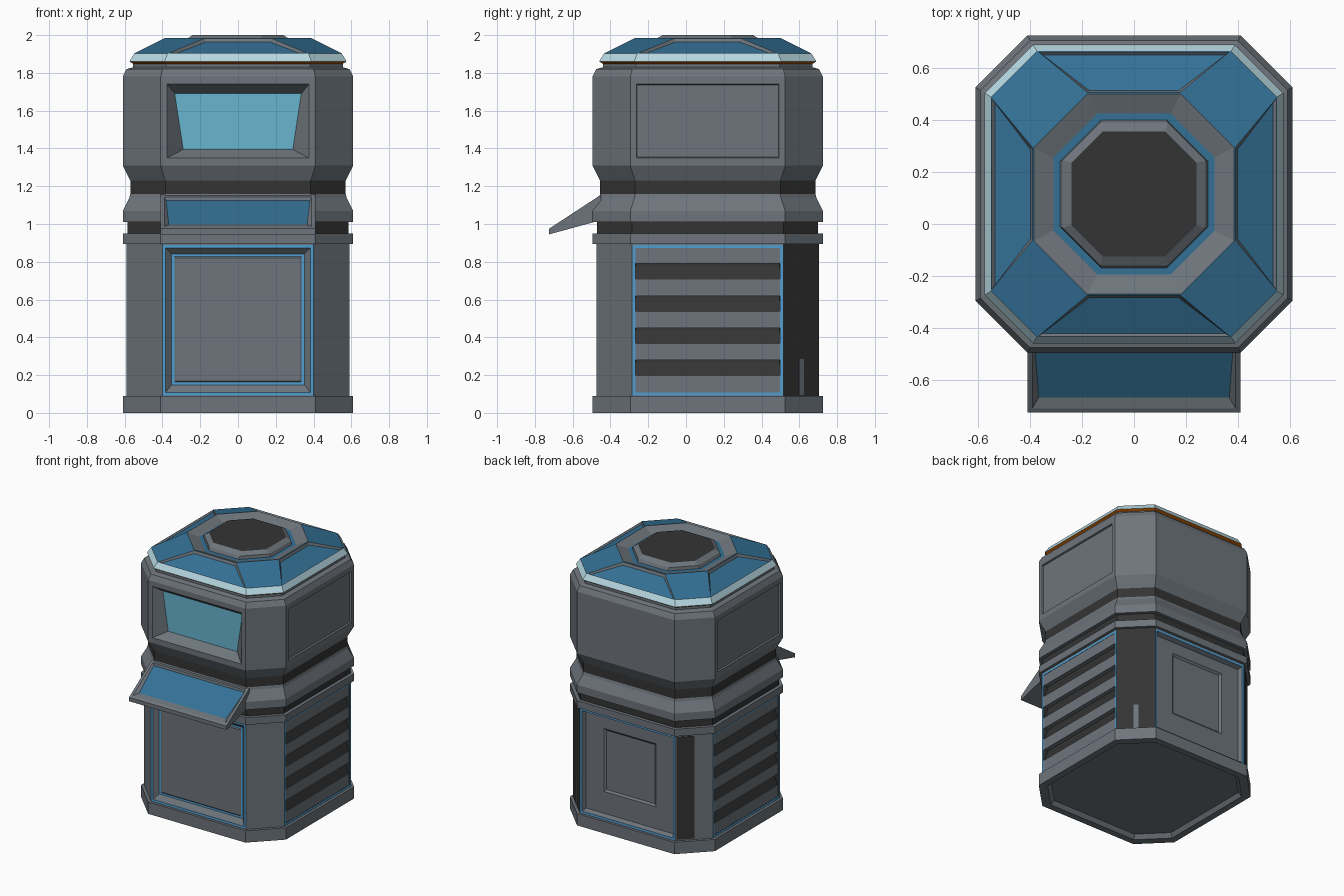
import bpy, bmesh, math
from mathutils import Vector, Matrix

if "Cube" in bpy.data.objects:
    bpy.data.objects.remove(bpy.data.objects["Cube"])

CY = 0.115  # centre of the octagonal body in y

# ---- materials
COLOURS = {
    "grey_metal": (0.155, 0.178, 0.20),
    "dark_metal": (0.034, 0.034, 0.034),
    "roof_blue": (0.034, 0.165, 0.305),
    "trim_blue": (0.08, 0.34, 0.63),
    "window_glass": (0.14, 0.46, 0.63),
    "pale_rim": (0.47, 0.68, 0.75),
    "orange": (0.40, 0.09, 0.002),
}
MATS = []
for name, c in COLOURS.items():
    m = bpy.data.materials.new(name)
    m.diffuse_color = (*c, 1)
    m.use_nodes = True
    m.node_tree.nodes["Principled BSDF"].inputs["Base Color"].default_value = m.diffuse_color
    MATS.append(m)
GREY, DARK, ROOF, TRIM, GLASS, PALE, ORANGE = range(7)


def finish(bm, name):
    me = bpy.data.meshes.new(name)
    bm.to_mesh(me)
    bm.free()
    for m in MATS:
        me.materials.append(m)
    ob = bpy.data.objects.new(name, me)
    bpy.context.collection.objects.link(ob)
    return ob


def loft(rings, bottom=None, top=None):
    """Stack octagons (half width, half flat, z, colour of band below).
    Band face order: 0 right, 1 back right, 2 back, 3 back left, 4 left, 6 front."""
    bm = bmesh.new()
    loops, bands = [], []
    for a, b, z, mat in rings:
        pts = [(a, -b), (a, b), (b, a), (-b, a), (-a, b), (-a, -b), (-b, -a), (b, -a)]
        loops.append([bm.verts.new((x, y + CY, z)) for x, y in pts])
    for k in range(1, len(rings)):
        lo, hi = loops[k - 1], loops[k]
        band = []
        for i in range(8):
            j = (i + 1) % 8
            f = bm.faces.new((lo[i], lo[j], hi[j], hi[i]))
            f.material_index = rings[k][3]
            band.append(f)
        bands.append(band)
    if bottom is not None:
        bm.faces.new(loops[0][::-1]).material_index = bottom
    if top is not None:
        bm.faces.new(loops[-1]).material_index = top
    return bm, bands


def step(bm, f, half, z0, z1, depth=0.0, ring=GREY, inner=GREY, half_low=None):
    """Inset an upright face to an exact centred rectangle or trapezoid, then push it in."""
    f.normal_update()
    n = f.normal.copy()
    t = Vector((-n.y, n.x, 0))
    mid = f.calc_center_median()
    base = Vector((0, CY, 0)) + n * (mid - Vector((0, CY, 0))).dot(n)
    new = bmesh.ops.inset_individual(bm, faces=[f], thickness=0.004)["faces"]
    for r in new:
        r.material_index = ring
    for v in f.verts:
        up = v.co.z > mid.z
        w = half if up or half_low is None else half_low
        side = 1 if (v.co - mid).dot(t) > 0 else -1
        p = base + t * side * w - n * depth
        v.co = (p.x, p.y, z1 if up else z0)
    f.material_index = inner


def box(name, centre, size, mat, angle=0):
    bm = bmesh.new()
    M = Matrix.Translation(centre) @ Matrix.Rotation(angle, 4, 'Z') @ Matrix.Diagonal((*size, 1))
    bmesh.ops.create_cube(bm, size=1, matrix=M)
    for f in bm.faces:
        f.material_index = mat
    return finish(bm, name)


def vent_slope(name, s, z0, z1):
    """Dark sloping blade that fills one vent slot, flush at its lower edge."""
    bm = bmesh.new()
    tri = [(0.584, z0), (0.555, z0), (0.555, z1)]
    ends = [[bm.verts.new((s * x, CY + y, z)) for x, z in tri] for y in (-0.383, 0.383)]
    bm.faces.new(ends[0])
    bm.faces.new(ends[1])
    for i in range(3):
        j = (i + 1) % 3
        bm.faces.new((ends[0][i], ends[0][j], ends[1][j], ends[1][i]))
    bmesh.ops.recalc_face_normals(bm, faces=bm.faces)
    for f in bm.faces:
        f.material_index = DARK
    finish(bm, name)


# ---- lower cabinet with hollow foot, door, vents and back hatch
bm, bands = loft([
    (0.54, 0.36, 0.03, GREY), (0.56, 0.375, 0.0, GREY), (0.61, 0.41, 0.0, GREY),
    (0.61, 0.41, 0.09, GREY), (0.59, 0.40, 0.09, GREY), (0.59, 0.40, 0.895, GREY),
    (0.61, 0.41, 0.895, GREY), (0.61, 0.41, 0.95, GREY), (0.585, 0.40, 0.95, GREY),
], bottom=GREY)
wall = bands[4]
wall[1].material_index = DARK
for i in (0, 2, 4, 6):  # blue outline on the four wide sides
    step(bm, wall[i], 0.399, 0.093, 0.888)
    step(bm, wall[i], 0.383, 0.109, 0.872, ring=TRIM)
step(bm, wall[6], 0.352, 0.148, 0.842, 0.03)
step(bm, wall[6], 0.337, 0.163, 0.827, ring=TRIM)
step(bm, wall[6], 0.328, 0.17, 0.82, -0.006)
step(bm, wall[2], 0.368, 0.124, 0.857, 0.03)
step(bm, wall[2], 0.22, 0.29, 0.77)
step(bm, wall[2], 0.205, 0.305, 0.755, 0.012)
for i in (0, 4):
    step(bm, wall[i], 0.381, 0.11, 0.871, 0.035, ring=DARK, inner=DARK)
finish(bm, "lower_cabinet")

# vent slats and sloping blades, mirrored left and right
SLATS = ((0.108, 0.195), (0.28, 0.365), (0.45, 0.535), (0.62, 0.705), (0.79, 0.873))
for s, label in ((1, "right"), (-1, "left")):
    for k, (z0, z1) in enumerate(SLATS):
        box(f"vent_slat_{label}_{k}", (s * 0.568, CY, (z0 + z1) / 2),
            (0.04, 0.766, z1 - z0), GREY)
        if k < 4:
            vent_slope(f"vent_blade_{label}_{k}", s, z1, SLATS[k + 1][0] - 0.01)

# corner strips on the back chamfers
box("back_left_dark_strip", (-0.452, CY + 0.538, 0.49), (0.125, 0.008, 0.78), DARK, math.pi / 4)
box("back_right_grey_mark", (0.495, CY + 0.495, 0.19), (0.035, 0.008, 0.19), GREY, -math.pi / 4)

# ---- waist: dark necks and flared collar
bm, _ = loft([
    (0.585, 0.40, 0.95, GREY), (0.585, 0.40, 1.01, DARK), (0.61, 0.41, 1.01, GREY),
    (0.61, 0.41, 1.07, GREY), (0.575, 0.387, 1.14, GREY), (0.57, 0.385, 1.16, GREY),
    (0.57, 0.385, 1.23, DARK),
])
finish(bm, "waist_collar")

# ---- upper housing with window and side panels
bm, bands = loft([
    (0.57, 0.385, 1.23, GREY), (0.61, 0.41, 1.31, GREY), (0.61, 0.41, 1.78, GREY),
    (0.59, 0.40, 1.82, GREY), (0.555, 0.38, 1.83, GREY), (0.555, 0.38, 1.848, GREY),
])
step(bm, bands[1][6], 0.375, 1.35, 1.74)
step(bm, bands[1][6], 0.335, 1.395, 1.69, 0.07, inner=GLASS, half_low=0.29)
for i in (0, 4):
    step(bm, bands[1][i], 0.378, 1.35, 1.74)
    step(bm, bands[1][i], 0.374, 1.354, 1.736, 0.012)
finish(bm, "upper_housing")

# ---- roof with pale rim, recessed blue panels, gutter and hatch
bm, bands = loft([
    (0.555, 0.38, 1.848, GREY), (0.574, 0.388, 1.86, ORANGE), (0.572, 0.387, 1.866, PALE),
    (0.549, 0.373, 1.903, PALE), (0.385, 0.18, 1.985, ROOF), (0.31, 0.14, 1.955, GREY),
    (0.285, 0.125, 1.955, ROOF), (0.275, 0.13, 1.978, GREY), (0.24, 0.12, 2.0, GREY),
], top=DARK)
for i in (0, 2, 4, 6):
    f = bands[3][i]
    f.normal_update()
    bmesh.ops.inset_individual(bm, faces=[f], thickness=0.006)
    ring = bmesh.ops.inset_individual(bm, faces=[f], thickness=0.017, depth=-0.014)["faces"]
    for r in ring:
        r.material_index = GREY
finish(bm, "roof")

# ---- sloping console shelf with screen
bm = bmesh.new()
profile = [(-0.725, 0.945), (-0.45, 1.02), (-0.45, 1.155), (-0.725, 0.975)]
left = [bm.verts.new((-0.41, y, z)) for y, z in profile]
right = [bm.verts.new((0.41, y, z)) for y, z in profile]
bm.faces.new(left)
bm.faces.new(right)
sides = [bm.faces.new((left[i], left[(i + 1) % 4], right[(i + 1) % 4], right[i])) for i in range(4)]
bmesh.ops.recalc_face_normals(bm, faces=bm.faces)
screen = sides[2]
bmesh.ops.inset_individual(bm, faces=[screen], thickness=0.028)
bmesh.ops.inset_individual(bm, faces=[screen], thickness=0.018, depth=-0.014)
slope = Vector((0, 0.275, 0.18)).normalized()
for v in screen.verts:  # wider lower border, screen tapering towards the front
    if v.co.y < -0.6:
        v.co += slope * 0.028
        v.co.x *= 0.97
    else:
        v.co.x *= 1.01
screen.material_index = ROOF
finish(bm, "console_shelf")
